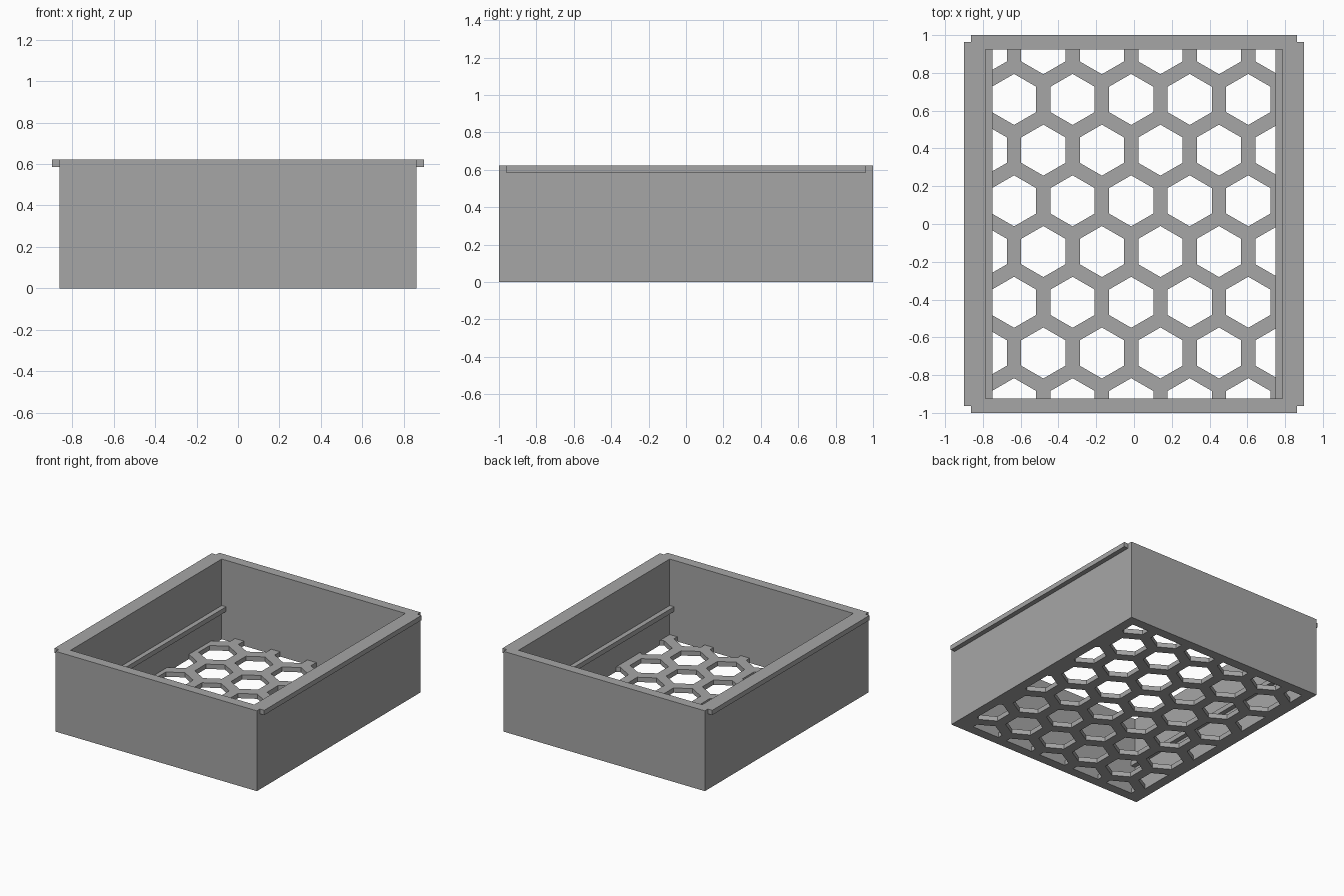
import bpy, bmesh, math
from mathutils import Matrix

if "Cube" in bpy.data.objects:
    bpy.data.objects.remove(bpy.data.objects["Cube"], do_unlink=True)

HALF_X, HALF_Y, HEIGHT = 0.862, 1.0, 0.622
WALL, THIN = 0.075, 0.037
IN_X, IN_Y = HALF_X - WALL, HALF_Y - WALL

grey = bpy.data.materials.new("plain grey")
grey.use_nodes = True
grey.diffuse_color = (0.38, 0.38, 0.38, 1)
grey.node_tree.nodes["Principled BSDF"].inputs["Base Color"].default_value = grey.diffuse_color


def finish(name, bm):
    bmesh.ops.recalc_face_normals(bm, faces=bm.faces)
    mesh = bpy.data.meshes.new(name)
    bm.to_mesh(mesh)
    bm.free()
    mesh.materials.append(grey)
    obj = bpy.data.objects.new(name, mesh)
    bpy.context.collection.objects.link(obj)
    return obj


def box(name, low, high):
    bm = bmesh.new()
    size = [b - a for a, b in zip(low, high)]
    mid = [(a + b) / 2 for a, b in zip(low, high)]
    bmesh.ops.create_cube(bm, size=1, matrix=Matrix.Translation(mid) @ Matrix.Diagonal((*size, 1)))
    return finish(name, bm)


# Four walls as one rectangular ring: sweep the wall section around the corners
bm = bmesh.new()
rings = []
for sx, sy in ((-1, -1), (1, -1), (1, 1), (-1, 1)):
    section = ((HALF_X, HALF_Y, 0), (HALF_X, HALF_Y, HEIGHT), (IN_X, IN_Y, HEIGHT), (IN_X, IN_Y, 0))
    rings.append([bm.verts.new((sx * x, sy * y, z)) for x, y, z in section])
for i in range(4):
    a, b = rings[i], rings[(i + 1) % 4]
    for j in range(4):
        k = (j + 1) % 4
        bm.faces.new((a[j], b[j], b[k], a[k]))
finish("tray_walls", bm)

# Honeycomb floor: a plate with staggered hexagonal holes
floor = box("honeycomb_floor", (-IN_X, -IN_Y, 0), (IN_X, IN_Y, THIN))
PITCH, RADIUS = 0.31, 0.135
bm = bmesh.new()
for row in range(8):
    y = 0.928 - row * PITCH * math.sqrt(3) / 2
    shift = -0.015 + (PITCH / 2 if row % 2 == 0 else 0)
    for col in range(-3, 4):
        place = Matrix.Translation((shift + col * PITCH, y, THIN / 2)) @ Matrix.Rotation(math.pi / 6, 4, "Z")
        # Turn the hexagon so that a corner points along y
        made = bmesh.ops.create_cone(bm, cap_ends=True, segments=6, radius1=RADIUS, radius2=RADIUS, depth=0.2)
        first = made["verts"][0].co
        if abs(first.x) > 0.01 and abs(abs(first.x) - RADIUS * math.sqrt(3) / 2) < 0.001 or abs(first.x) < 0.001:
            place = place @ Matrix.Rotation(-math.pi / 6, 4, "Z")
        bmesh.ops.transform(bm, matrix=place, verts=made["verts"])
cutter = finish("hole_cutter", bm)
cutter.hide_render = True

cut = floor.modifiers.new("holes", "BOOLEAN")
cut.operation = "DIFFERENCE"
cut.solver = "EXACT"
cut.object = cutter
bpy.context.view_layer.objects.active = floor
bpy.ops.object.modifier_apply(modifier=cut.name)
bpy.data.objects.remove(cutter, do_unlink=True)

# Outer sliding lips and inner support ledges on both sides
for side, s in (("left", 1), ("right", -1)):
    for part, x0, x1, half_y, z0, z1 in (
        ("rim_lip", HALF_X, 0.899, 0.963, HEIGHT - THIN, HEIGHT),
        ("inner_ledge", IN_X - THIN, IN_X, IN_Y, 0.225, 0.262),
    ):
        xs = sorted((s * x0, s * x1))
        box(f"{side}_{part}", (xs[0], -half_y, z0), (xs[1], half_y, z1))
